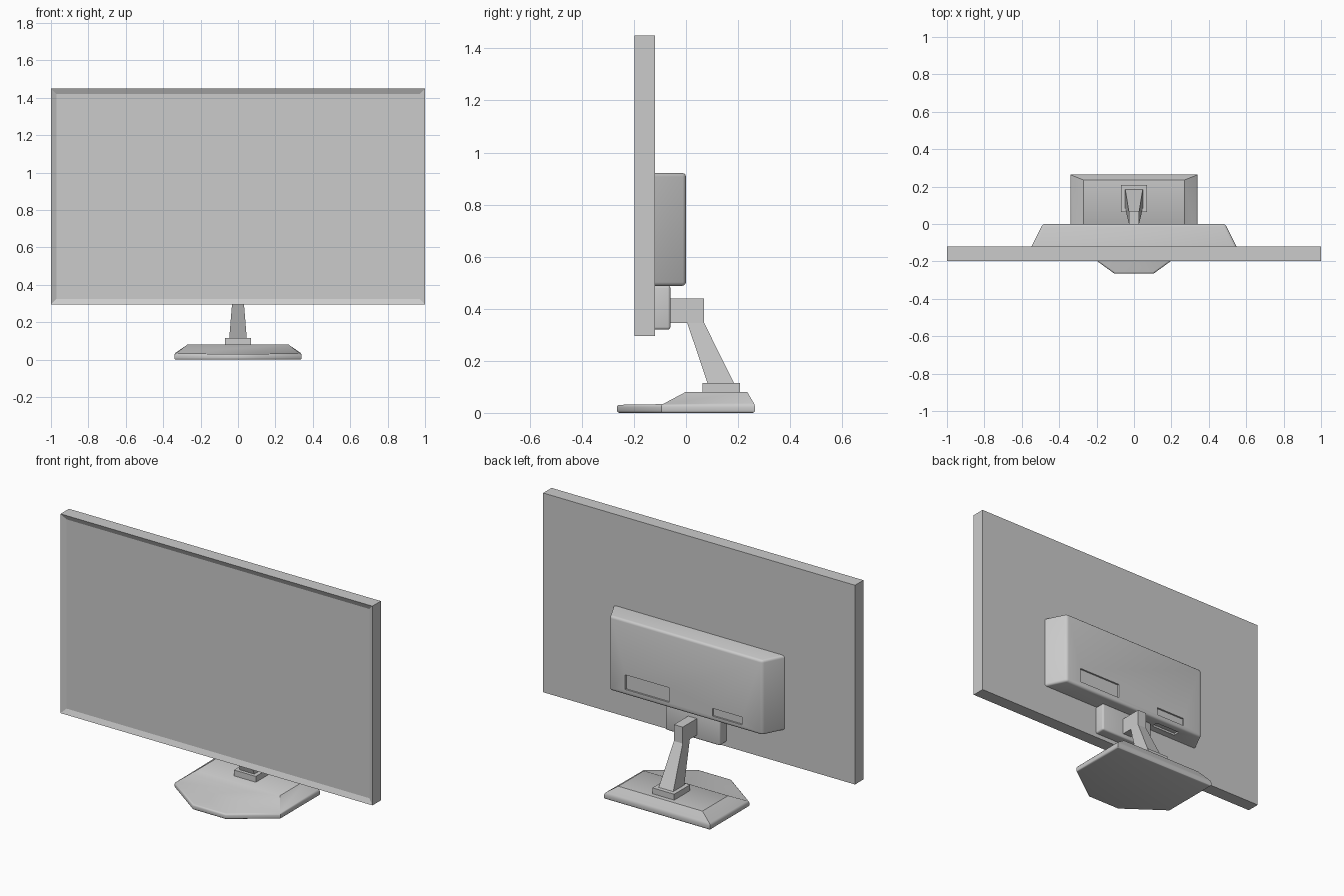
import bpy, bmesh, math

if "Cube" in bpy.data.objects:
    bpy.data.objects.remove(bpy.data.objects["Cube"])


def finish(name, bm, smooth=False):
    bmesh.ops.recalc_face_normals(bm, faces=bm.faces)
    mesh = bpy.data.meshes.new(name)
    bm.to_mesh(mesh)
    bm.free()
    ob = bpy.data.objects.new(name, mesh)
    bpy.context.collection.objects.link(ob)
    if smooth:
        bpy.ops.object.select_all(action='DESELECT')
        bpy.context.view_layer.objects.active = ob
        ob.select_set(True)
        bpy.ops.object.shade_smooth_by_angle(angle=math.radians(35))
    return ob


def box(x0, x1, y0, y1, z0, z1, inset_back=0.0):
    """Box whose back (+y) face can be narrowed in x."""
    bm = bmesh.new()
    bmesh.ops.create_cube(bm, size=1)
    for v in bm.verts:
        back = v.co.y > 0
        d = inset_back if back else 0
        v.co = (x1 - d if v.co.x > 0 else x0 + d,
                y1 if back else y0,
                z1 if v.co.z > 0 else z0)
    return bm


def round_back(bm, y, r):
    """Bevel every edge not lying on the front plane y."""
    edges = [e for e in bm.edges if any(v.co.y > y + 1e-4 for v in e.verts)]
    bmesh.ops.bevel(bm, geom=edges, offset=r, segments=3, profile=0.5,
                    affect='EDGES', clamp_overlap=True)


# Screen panel with recessed display
bm = box(-1, 1, -0.197, -0.12, 0.295, 1.45)
front = min(bm.faces, key=lambda f: f.calc_center_median().y)
bmesh.ops.inset_region(bm, faces=[front], thickness=0.041)
bmesh.ops.translate(bm, verts=front.verts, vec=(0, 0.013, 0))
finish("screen_panel", bm)

# Rear housing with tapered ends
bm = box(-0.548, 0.548, -0.12, 0.0, 0.488, 0.921, 0.06)
round_back(bm, -0.12, 0.014)
housing = finish("rear_housing", bm, True)

# Shallow port recesses cut into the housing
recesses = [(0.11, 0.39, -0.01, 0.05, 0.52, 0.605),
            (-0.36, -0.17, -0.01, 0.05, 0.515, 0.56),
            (-0.36, -0.20, -0.08, -0.04, 0.44, 0.50)]
for i, dims in enumerate(recesses):
    cutter = finish(f"recess_cutter_{i}", box(*dims))
    cutter.hide_render = True
    cutter.hide_viewport = True
    mod = housing.modifiers.new(f"recess_{i}", 'BOOLEAN')
    mod.object = cutter
    mod.operation = 'DIFFERENCE'
    mod.solver = 'EXACT'

# Mount block under the housing
bm = box(-0.175, 0.175, -0.12, -0.06, 0.32, 0.489)
round_back(bm, -0.12, 0.01)
finish("mount_block", bm, True)

# Stand arm: side profile (y, z, half width), widening downwards
profile = [(-0.065, 0.345, 0.028), (-0.065, 0.44, 0.028), (0.07, 0.44, 0.028),
           (0.07, 0.345, 0.028), (0.185, 0.113, 0.047), (0.083, 0.113, 0.047),
           (0.005, 0.345, 0.028)]
bm = bmesh.new()
left = [bm.verts.new((-w, y, z)) for y, z, w in profile]
right = [bm.verts.new((w, y, z)) for y, z, w in profile]
for side in (left, right):
    bm.faces.new([side[i] for i in (0, 1, 2, 3, 6)])
    bm.faces.new([side[i] for i in (6, 3, 4, 5)])
for i in range(7):
    j = (i + 1) % 7
    bm.faces.new((left[i], left[j], right[j], right[i]))
finish("stand_arm", bm)

# Collar between arm and base
finish("stand_collar", box(-0.07, 0.07, 0.063, 0.208, 0.075, 0.115))

# Base: six-sided foot rising to a flat raised top
outline = [(-0.34, 0.265), (-0.34, -0.095), (-0.105, -0.265),
           (0.105, -0.265), (0.34, -0.095), (0.34, 0.265)]
bm = bmesh.new()
low = [bm.verts.new((x, y, 0)) for x, y in outline]
mid = [bm.verts.new((x, y, 0.031)) for x, y in outline]
top = [bm.verts.new((x, y, 0.081)) for x, y in
       [(-0.27, 0.235), (-0.27, 0.0), (0.27, 0.0), (0.27, 0.235)]]
bm.faces.new(low)
bm.faces.new(top)
bm.faces.new(mid[1:5])
for i in range(6):
    j = (i + 1) % 6
    bm.faces.new((low[i], low[j], mid[j], mid[i]))
bm.faces.new((mid[0], mid[1], top[1], top[0]))
bm.faces.new((mid[1], mid[4], top[2], top[1]))
bm.faces.new((mid[4], mid[5], top[3], top[2]))
bm.faces.new((mid[5], mid[0], top[0], top[3]))
rim = [bm.edges.get((r[i], r[(i + 1) % 6])) for r in (low, mid) for i in range(6)]
bmesh.ops.bevel(bm, geom=rim, offset=0.009, segments=3, profile=0.5,
                affect='EDGES', clamp_overlap=True)
finish("stand_base", bm, True)
